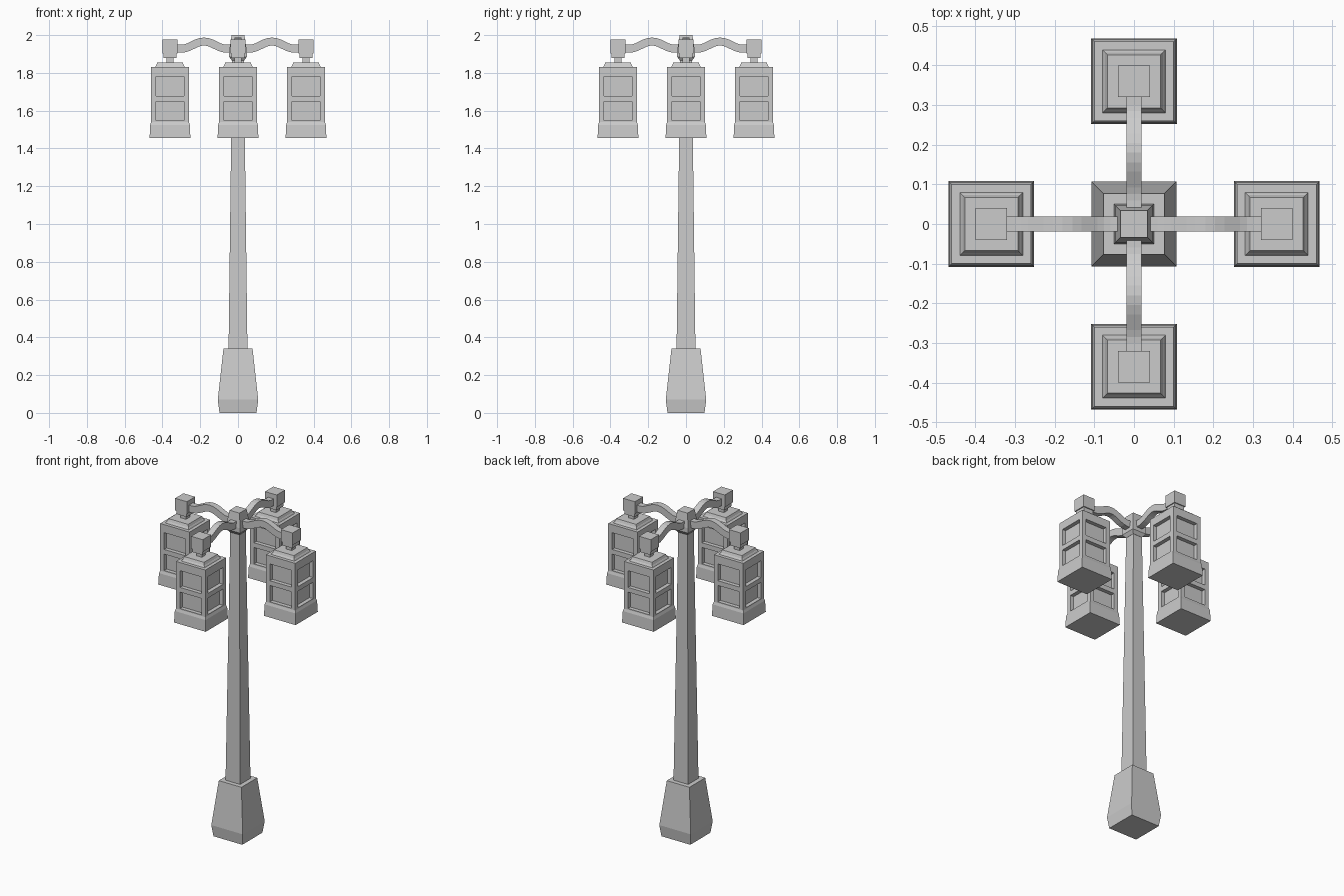
import bpy, bmesh
from math import cos, pi
from mathutils import Matrix

if "Cube" in bpy.data.objects:
    bpy.data.objects.remove(bpy.data.objects["Cube"])


def finish(name, bm, angle=0.0):
    bmesh.ops.recalc_face_normals(bm, faces=bm.faces)
    bmesh.ops.transform(bm, matrix=Matrix.Rotation(angle, 4, 'Z'), verts=bm.verts)
    mesh = bpy.data.meshes.new(name)
    bm.to_mesh(mesh)
    bm.free()
    ob = bpy.data.objects.new(name, mesh)
    bpy.context.collection.objects.link(ob)
    return ob


def loft(rings):
    """Skin a list of equal-length vertex rings and cap both ends."""
    bm = bmesh.new()
    vs = [[bm.verts.new(p) for p in ring] for ring in rings]
    n = len(vs[0])
    for a, b in zip(vs, vs[1:]):
        for i in range(n):
            bm.faces.new((a[i], a[(i + 1) % n], b[(i + 1) % n], b[i]))
    bm.faces.new(vs[0][::-1])
    bm.faces.new(vs[-1])
    return bm


def square(h, z, cx=0.0):
    return [(cx - h, -h, z), (cx + h, -h, z), (cx + h, h, z), (cx - h, h, z)]


def square_stack(name, profile, cx=0.0, angle=0.0):
    return finish(name, loft([square(h, z, cx) for z, h in profile]), angle)


R = 0.36       # distance of the lamps from the pole
WIN = 0.073    # half width of the window panes


def lantern_body(name, angle):
    # each side is split into three columns so the panes can be recessed
    profile = [(1.455, 0.108), (1.525, 0.105), (1.54, 0.10), (1.547, 0.10),
               (1.648, 0.10), (1.677, 0.10), (1.78, 0.10), (1.83, 0.10)]
    rings = []
    for z, h in profile:
        ring = []
        for k in range(4):
            rot = Matrix.Rotation(k * pi / 2, 3, 'Z')
            for x in (-h, -WIN, WIN):
                p = rot @ Matrix.Translation((x, -h, z)).translation
                ring.append((p.x + R, p.y, p.z))
        rings.append(ring)
    bm = loft(rings)
    bmesh.ops.recalc_face_normals(bm, faces=bm.faces)
    panes = []
    for f in bm.faces:
        c = f.calc_center_median()
        if (min(abs(c.x - R), abs(c.y)) < 0.01 and abs(f.normal.z) < 0.01
                and (abs(c.z - 1.5975) < 0.01 or abs(c.z - 1.7285) < 0.01)):
            panes.append(f)
    bmesh.ops.inset_individual(bm, faces=panes, thickness=0.0, depth=-0.024)
    return finish(name, bm, angle)


def arm(name, angle):
    # square bar swept along a shallow arch with flat ends
    x0, x1, t, w = 0.06, 0.30, 0.021, 0.019
    pts = [(0.02, 1.928)]
    for i in range(13):
        u = i / 12
        pts.append((x0 + (x1 - x0) * u, 1.928 + 0.038 * (1 - cos(2 * pi * u)) / 2))
    pts.append((R - 0.02, 1.928))
    rings = []
    for i, (x, z) in enumerate(pts):
        a, b = pts[max(i - 1, 0)], pts[min(i + 1, len(pts) - 1)]
        dx, dz = b[0] - a[0], b[1] - a[1]
        length = (dx * dx + dz * dz) ** 0.5
        nx, nz = -dz / length * t, dx / length * t
        rings.append([(x - nx, -w, z - nz), (x - nx, w, z - nz),
                      (x + nx, w, z + nz), (x + nx, -w, z + nz)])
    return finish(name, loft(rings), angle)


# pole with its heavy foot and top hub
square_stack("pole_foot", [(0, 0.098), (0.07, 0.107), (0.34, 0.077)])
square_stack("pole_shaft", [(0.335, 0.05), (1.88, 0.031)])
square_stack("pole_hub", [(1.865, 0.032), (1.885, 0.047), (1.915, 0.047), (2.0, 0.034)])

# four arms, each carrying a hanging lantern
for k, side in enumerate(("right", "back", "left", "front")):
    ang = k * pi / 2
    arm(f"arm_{side}", ang)
    square_stack(f"arm_block_{side}", [(1.903, 0.04), (1.978, 0.04)], R, ang)
    square_stack(f"lantern_stem_{side}",
                 [(1.904, 0.034), (1.88, 0.034), (1.878, 0.019), (1.85, 0.019)], R, ang)
    square_stack(f"lantern_cap_{side}",
                 [(1.829, 0.08), (1.838, 0.075), (1.84, 0.073), (1.856, 0.067)], R, ang)
    lantern_body(f"lantern_body_{side}", ang)
